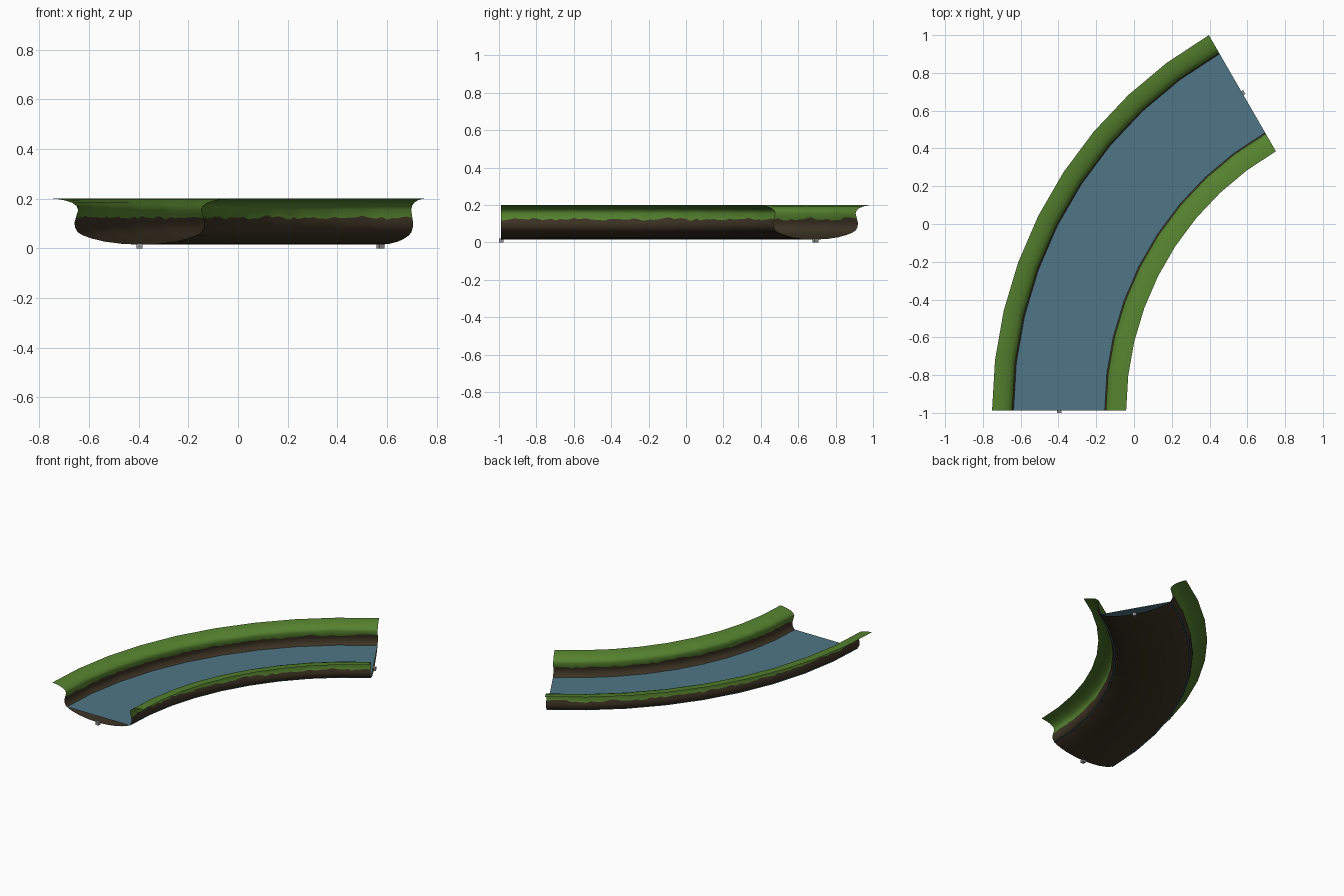
import bpy, math, random
from mathutils import Vector

if "Cube" in bpy.data.objects:
    bpy.data.objects.remove(bpy.data.objects["Cube"])

random.seed(4)
CX, CY = 1.544, -0.988          # centre of the bend
R_MID = 1.9405                  # radius of the channel's middle line
SEGS, SUB = 9, 8                # straight facets in the bend, fine steps per facet
SWEEP = math.radians(60)

def material(name, rgb):
    m = bpy.data.materials.new(name)
    m.diffuse_color = (*rgb, 1)
    m.use_nodes = True
    m.node_tree.nodes["Principled BSDF"].inputs["Base Color"].default_value = m.diffuse_color
    return m

grass = material("grass green", (0.092, 0.225, 0.028))
dirt = material("dirt brown", (0.048, 0.034, 0.018))
water_blue = material("water blue", (0.080, 0.180, 0.240))
grey = material("marker grey", (0.30, 0.30, 0.30))

def arc(i, off, z):
    """Point on the faceted bend; off > 0 is the outside of the curve."""
    a = math.pi - SWEEP * i / SEGS
    r = R_MID + off
    return Vector((CX + r * math.cos(a), CY + r * math.sin(a), z))

def bend(k, off, z):
    i = min(k // SUB, SEGS - 1)
    return arc(i, off, z).lerp(arc(i + 1, off, z), k / SUB - i)

def make(name, verts, faces, mats, smooth=False):
    me = bpy.data.meshes.new(name)
    me.from_pydata(verts, [], faces)
    for m in mats:
        me.materials.append(m)
    if smooth:
        me.polygons.foreach_set("use_smooth", [True] * len(me.polygons))
    ob = bpy.data.objects.new(name, me)
    bpy.context.collection.objects.link(ob)
    return ob

# Channel section from the outer lip down to the middle of the bed
LIP = [(.355, .2), (.33, .1985), (.30, .193), (.272, .184), (.254, .171), (.247, .155)]
BED = [(.2615, .105), (.260, .085), (.249, .065), (.228, .052), (.19, .039),
       (.14, .027), (.07, .018)]
half = LIP + [None] + BED       # None is the ragged turf line
section = [(1, p) for p in half] + [(1, (0, .015))] + [(-1, p) for p in reversed(half)]
N = len(section)
turf = len(LIP)

verts = []
for k in range(SEGS * SUB + 1):
    for side, p in section:
        if p is None:
            z = .124 + .003 * math.sin(k * .55 + side) + random.uniform(-.006, .006)
            p = (.247 + (.155 - z) * .29, z)
        verts.append(bend(k, side * p[0], p[1]))
faces, idx = [], []
for k in range(SEGS * SUB):
    for j in range(N - 1):
        a = k * N + j
        faces.append((a, a + 1, a + N + 1, a + N))
        idx.append(0 if j < turf or j >= N - 1 - turf else 1)
# Curved river bed and grassy banks, one open sheet
bank = make("river_bank", verts, faces, [grass, dirt], smooth=True)
bank.data.polygons.foreach_set("material_index", idx)

# Flat water surface
wv = [arc(i, s * .250, .060) for i in range(SEGS + 1) for s in (1, -1)]
wf = [(2 * i, 2 * i + 1, 2 * i + 3, 2 * i + 2) for i in range(SEGS)]
make("water_surface", wv, wf, [water_blue])

# Small joint markers under both ends
for name, i, ang in (("start_marker", 0, 0), ("end_marker", SEGS, -SWEEP)):
    p = arc(i, 0, .010)
    bpy.ops.mesh.primitive_cube_add(size=1, location=p, rotation=(0, 0, ang))
    ob = bpy.context.object
    ob.name = name
    ob.scale = (.024, .024, .020)
    ob.data.materials.append(grey)
